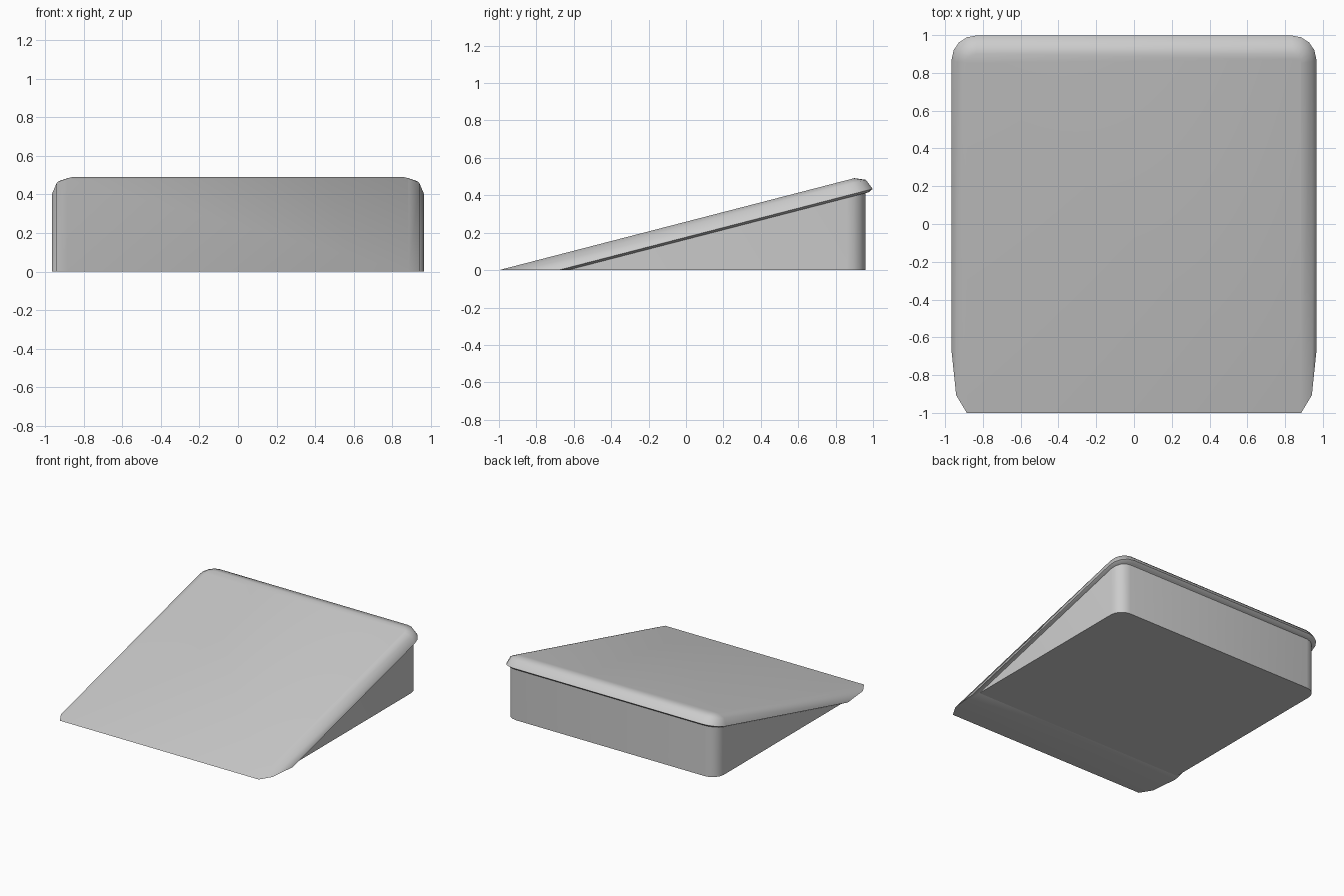
import bpy, bmesh, math
from mathutils import Vector

SLOPE = math.radians(14.5)
SIN, COS, TAN = math.sin(SLOPE), math.cos(SLOPE), math.tan(SLOPE)

old = bpy.data.objects.get("Cube")
if old:
    bpy.data.objects.remove(old)

grey = bpy.data.materials.new("plain grey")
grey.use_nodes = True
colour = (0.6, 0.6, 0.6, 1)
grey.diffuse_color = colour
grey.node_tree.nodes["Principled BSDF"].inputs["Base Color"].default_value = colour


def outline(half, front, back, radius, steps=4):
    """Rectangle with its two back corners rounded."""
    pts = [(-half, front), (half, front)]
    for side, start in ((1, 0), (-1, 90)):
        for i in range(steps + 1):
            a = math.radians(start + 90 * i / steps)
            pts.append((side * (half - radius) + radius * math.cos(a),
                        back - radius + radius * math.sin(a)))
    return pts


def build(name, rings):
    """Skin stacked rings, cap both ends and trim flat at the ground."""
    bm = bmesh.new()
    loops = [[bm.verts.new(p) for p in ring] for ring in rings]
    n = len(loops[0])
    for upper, lower in zip(loops, loops[1:]):
        for i in range(n):
            j = (i + 1) % n
            bm.faces.new((upper[i], lower[i], lower[j], upper[j]))
    bm.faces.new(loops[0])
    bm.faces.new(loops[-1][::-1])
    cut = bmesh.ops.bisect_plane(bm, geom=bm.verts[:] + bm.edges[:] + bm.faces[:],
                                 plane_co=(0, 0, 0), plane_no=(0, 0, -1),
                                 clear_outer=True)
    edges = [e for e in cut["geom_cut"] if isinstance(e, bmesh.types.BMEdge)]
    bmesh.ops.contextual_create(bm, geom=edges)
    bmesh.ops.recalc_face_normals(bm, faces=bm.faces)
    mesh = bpy.data.meshes.new(name)
    bm.to_mesh(mesh)
    bm.free()
    mesh.materials.append(grey)
    obj = bpy.data.objects.new(name, mesh)
    bpy.context.collection.objects.link(obj)
    bpy.ops.object.select_all(action="DESELECT")
    obj.select_set(True)
    bpy.context.view_layer.objects.active = obj
    bpy.ops.object.shade_smooth_by_angle(angle=math.radians(50))


# Sloping lid: rounded rim, then a chamfer back to the base
R = 0.08
MID = R * (1 - math.sqrt(0.5))
lid = []
for inset, depth in ((R, 0), (MID, MID), (0, R), (0.025, R + 0.012)):
    flat = outline(0.965 - inset, -0.5, 2.043 - inset, 0.13 - inset)
    lid.append([Vector((x, -1 + v * COS + depth * SIN, v * SIN - depth * COS))
                for x, v in flat])
build("sloping_lid", lid)

# Upright base, its top following the underside of the lid
plan = outline(0.94, -0.9, 0.96, 0.1)
top = [(x, y, (y + 1) * TAN - (R + 0.012) / COS) for x, y in plan]
bottom = [(x, y, -0.5) for x, y in plan]
build("wedge_base", [top, bottom])
